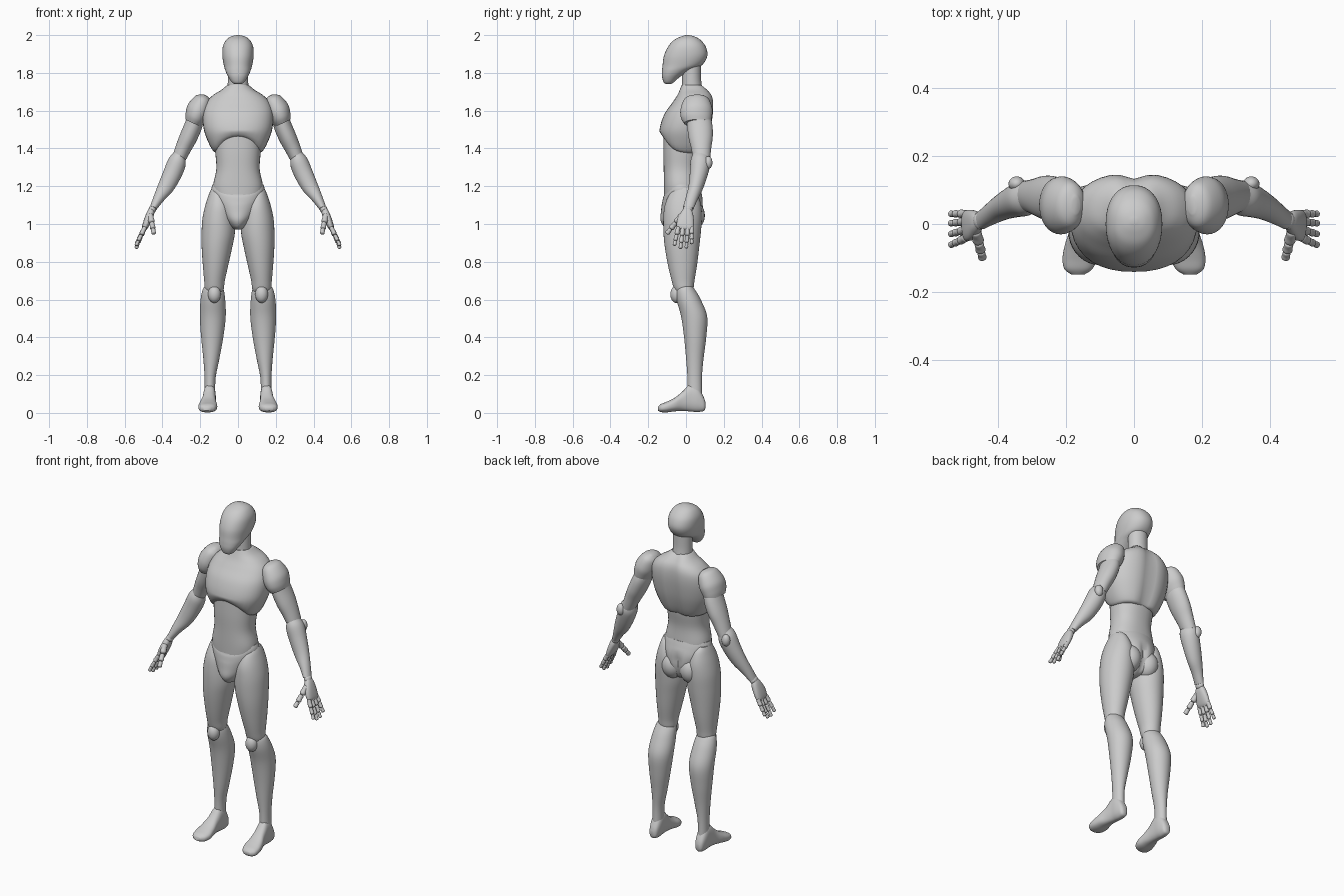
import bpy, bmesh
from math import cos, sin, pi, exp, radians, copysign
from mathutils import Vector

if "Cube" in bpy.data.objects:
    bpy.data.objects.remove(bpy.data.objects["Cube"])

grey = bpy.data.materials.new("light_grey")
grey.use_nodes = True
colour = (0.6, 0.6, 0.6, 1)
grey.diffuse_color = colour
grey.node_tree.nodes["Principled BSDF"].inputs["Base Color"].default_value = colour

SEGMENTS, STEPS = 36, 5
X, Y, Z = Vector((1, 0, 0)), Vector((0, 1, 0)), Vector((0, 0, 1))
parts = []


def finish(bm, name):
    bmesh.ops.recalc_face_normals(bm, faces=bm.faces)
    mesh = bpy.data.meshes.new(name)
    bm.to_mesh(mesh)
    bm.free()
    mesh.materials.append(grey)
    obj = bpy.data.objects.new(name, mesh)
    bpy.context.collection.objects.link(obj)
    parts.append(obj)


def smooth_rings(rings):
    """Catmull-Rom interpolation through all ring values."""
    result = []
    for i in range(len(rings) - 1):
        a, b, c, d = (rings[min(max(i + k, 0), len(rings) - 1)] for k in (-1, 0, 1, 2))
        for s in range(STEPS):
            t = s / STEPS
            result.append([q + (r - p) * t / 2 + (p - 2.5 * q + 2 * r - w / 2) * t * t
                           + (1.5 * (q - r) + (w - p) / 2) * t ** 3
                           for p, q, r, w in zip(a, b, c, d)])
    return result + [list(rings[-1])]


def loft(name, rings, u=None, v=None, power=2.0, warp=None, paired=False):
    """Skin rings of (x, y, z, radius_u, radius_v); the frame follows the limb if not given."""
    if u is None:
        axis = (Vector(rings[-1][:3]) - Vector(rings[0][:3])).normalized()
        v = (Y - axis * axis.y).normalized()
        u = v.cross(axis)
    for side in ((1, -1) if paired else (1,)):
        bm = bmesh.new()
        loops = []
        for x, y, z, ru, rv in smooth_rings(rings):
            loop = []
            for k in range(SEGMENTS):
                a = 2 * pi * k / SEGMENTS
                cu = copysign(abs(cos(a)) ** (2 / power), cos(a))
                cv = copysign(abs(sin(a)) ** (2 / power), sin(a))
                p = Vector((x, y, z)) + u * ru * cu + v * rv * cv
                if warp:
                    warp(p)
                p.x *= side
                loop.append(bm.verts.new(p))
            loops.append(loop)
        for low, high in zip(loops, loops[1:]):
            for k in range(SEGMENTS):
                j = (k + 1) % SEGMENTS
                bm.faces.new((low[k], low[j], high[j], high[k]))
        bm.faces.new(loops[0])
        bm.faces.new(loops[-1])
        prefix = ("left_" if side > 0 else "right_") if paired else ""
        finish(bm, prefix + name)


def stack(name, rows, **options):
    """Horizontal rings from rows of (z, x_min, x_max, y_front, y_back)."""
    rings = [((a + b) / 2, (f + k) / 2, z, (b - a) / 2, (k - f) / 2) for z, a, b, f, k in rows]
    loft(name, rings, X, Y, **options)


def centred(name, rows, **options):
    """Symmetric stack from rows of (z, half_width, y_front, y_back)."""
    stack(name, [(z, -w, w, f, k) for z, w, f, k in rows], **options)


def ball(name, centre, radii):
    for side in (1, -1):
        bm = bmesh.new()
        bmesh.ops.create_uvsphere(bm, u_segments=24, v_segments=14, radius=1)
        for vert in bm.verts:
            vert.co = Vector([c + r * q for c, r, q in zip(centre, radii, vert.co)])
            vert.co.x *= side
        finish(bm, ("left_" if side > 0 else "right_") + name)


def digit(name, start, end, radius, shares):
    """A chain of rounded finger bones from start to end."""
    start, end, done = Vector(start), Vector(end), 0
    for number, share in enumerate(shares):
        r = radius * (1 - 0.12 * number)
        rings = []
        for t, scale in ((0, .45), (.12, .9), (.5, .92), (.85, 1), (1, .5)):
            p = start.lerp(end, done + share * t)
            rings.append((*p, r * scale, r * scale))
        loft(f"{name}_bone_{number + 1}", rings, paired=True)
        done += share


def chest_warp(p):
    # spine groove and arched rib line
    if p.y > 0:
        p.y -= .018 * exp(-(p.x / .035) ** 2)
    else:
        low = min(max((1.5 - p.z) / .12, 0), 1)
        p.z += low * .08 * max(0, 1 - (p.x / .13) ** 2) * min(-p.y / .1, 1)


def pelvis_warp(p):
    # cleft at the back, dipped waistline at the front
    if p.y > 0:
        p.y -= .02 * exp(-(p.x / .02) ** 2) * min(max((1.16 - p.z) / .06, 0), 1)
    else:
        high = min(max((p.z - 1.1) / .1, 0), 1)
        p.z -= high * .05 * max(0, 1 - (p.x / .14) ** 2) * min(-p.y / .1, 1)


# Head and neck
centred("head", [(1.74, .014, -.105, -.082), (1.75, .032, -.118, -.065), (1.78, .052, -.127, -.03),
                 (1.81, .066, -.127, .02), (1.84, .075, -.124, .083), (1.89, .083, -.117, .113),
                 (1.94, .08, -.094, .104), (1.975, .062, -.062, .076), (1.993, .036, -.025, .045),
                 (2, .008, .002, .016)], power=2.2)
centred("neck", [(1.66, .058, -.03, .09), (1.72, .055, -.022, .085), (1.77, .054, -.02, .08),
                 (1.84, .054, -.02, .08)])

# Torso
centred("chest", [(1.375, .11, -.09, .08), (1.385, .13, -.112, .095), (1.43, .156, -.132, .115),
                  (1.5, .181, -.14, .135), (1.58, .186, -.115, .148), (1.64, .17, -.074, .15),
                  (1.68, .135, -.047, .142), (1.71, .088, -.033, .122), (1.735, .058, -.024, .096)],
        power=2.3, warp=chest_warp)
centred("abdomen", [(1.12, .125, -.115, .07), (1.2, .132, -.117, .066), (1.29, .115, -.118, .062),
                    (1.38, .12, -.12, .075), (1.47, .125, -.118, .08)], power=2.3)
centred("pelvis", [(.972, .02, -.085, .04), (.985, .04, -.115, .065), (1.02, .07, -.135, .085),
                   (1.07, .105, -.132, .096), (1.13, .136, -.126, .092), (1.18, .142, -.121, .077),
                   (1.21, .134, -.115, .067)], warp=pelvis_warp)
ball("buttock", (.06, .032, 1.045), (.062, .068, .078))

# Legs
stack("thigh", [(1.19, .09, .14, -.05, .035), (1.16, .06, .153, -.085, .06),
                (1.1, .03, .173, -.112, .08), (1.03, .018, .188, -.12, .084),
                (.95, .017, .193, -.119, .078), (.87, .032, .192, -.111, .069),
                (.78, .052, .186, -.095, .058), (.7, .07, .179, -.076, .045),
                (.65, .077, .175, -.06, .038), (.62, .1, .155, -.035, .02)], paired=True)
stack("shin", [(.675, .095, .17, -.035, .03), (.655, .077, .186, -.052, .046),
               (.6, .068, .198, -.05, .078), (.51, .065, .202, -.026, .112),
               (.4, .078, .195, -.01, .107), (.28, .1, .183, .001, .092),
               (.18, .119, .177, .008, .084), (.07, .12, .178, .008, .085)], paired=True)
ball("kneecap", (.125, -.05, .628), (.034, .033, .046))
foot = [(.103, .14, .162, .025, .055), (.093, .126, .174, .01, .085), (.06, .118, .182, .005, .14),
        (.02, .118, .184, .008, .15), (-.02, .118, .19, .01, .112), (-.06, .113, .203, .008, .08),
        (-.1, .11, .21, .003, .06), (-.132, .122, .205, .004, .047), (-.148, .145, .185, .012, .034)]
loft("foot", [((a + b) / 2, y, (c + d) / 2, (b - a) / 2, (d - c) / 2) for y, a, b, c, d in foot],
     X, Z, power=2.4, paired=True)

# Arms
loft("shoulder", [(.17, .055, 1.68, .012, .025), (.182, .055, 1.662, .044, .063),
                  (.207, .055, 1.61, .062, .084), (.225, .055, 1.566, .057, .082),
                  (.236, .06, 1.535, .047, .07)], paired=True)
loft("upper_arm", [(.215, .06, 1.6, .042, .055), (.233, .072, 1.53, .047, .066),
                   (.262, .078, 1.46, .047, .064), (.29, .081, 1.4, .042, .053),
                   (.318, .083, 1.335, .035, .044)], paired=True)
ball("elbow", (.345, .118, 1.325), (.024, .022, .034))
loft("forearm", [(.31, .08, 1.362, .034, .043), (.323, .076, 1.325, .049, .053),
                 (.35, .066, 1.26, .049, .047), (.385, .05, 1.19, .042, .038),
                 (.42, .03, 1.135, .029, .032), (.448, .012, 1.085, .019, .028)], paired=True)

# Hands
ball("wrist", (.453, .01, 1.078), (.02, .026, .022))
loft("palm", [(.456, .008, 1.08, .014, .02), (.463, .005, 1.058, .02, .032),
              (.478, -.002, 1.02, .02, .044), (.492, -.005, .985, .016, .045),
              (.498, -.005, .97, .009, .039)], power=2.4, paired=True)
fingers = {"index": (-.04, -.062, .886), "middle": (-.016, -.03, .87),
           "ring": (.008, .002, .872), "little": (.03, .03, .895)}
for name, (base_y, tip_y, tip_z) in fingers.items():
    digit(name + "_finger", (.492, base_y, .985), (.54, tip_y, tip_z), .0125, (.42, .32, .26))
digit("thumb", (.465, -.02, 1.05), (.445, -.102, .948), .0165, (.42, .32, .26))

# Smooth shading
for obj in bpy.context.selected_objects:
    obj.select_set(False)
for obj in parts:
    obj.select_set(True)
bpy.context.view_layer.objects.active = parts[0]
bpy.ops.object.shade_smooth_by_angle(angle=radians(50))
